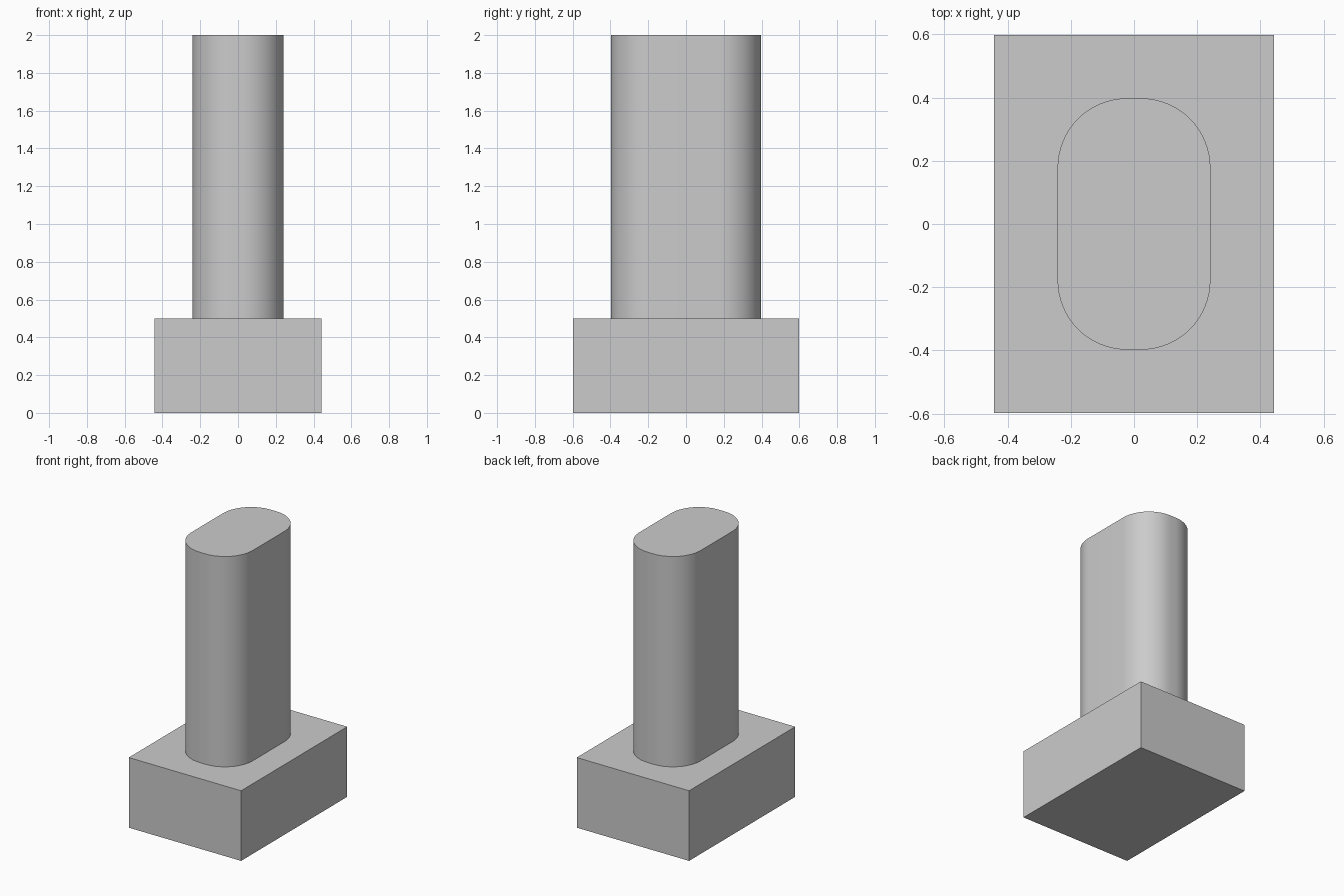
import bpy
import bmesh
from math import cos, sin, pi, radians

cube = bpy.data.objects.get("Cube")
if cube:
    bpy.data.objects.remove(cube, do_unlink=True)

# Single plain grey
GREY = (0.6, 0.6, 0.6, 1.0)
grey = bpy.data.materials.new("plain_grey")
grey.use_nodes = True
grey.diffuse_color = GREY
grey.node_tree.nodes["Principled BSDF"].inputs["Base Color"].default_value = GREY


def rounded_rectangle(half_x, half_y, radius, steps):
    """Outline points, counter-clockwise, with arcs at the four corners."""
    points = []
    for corner, (sx, sy) in enumerate([(1, 1), (-1, 1), (-1, -1), (1, -1)]):
        cx, cy = sx * (half_x - radius), sy * (half_y - radius)
        for i in range(steps + 1):
            angle = (corner + i / steps) * pi / 2
            points.append((cx + radius * cos(angle), cy + radius * sin(angle)))
    return points


def extrude_outline(name, outline, bottom, top):
    """Closed prism from an outline."""
    bm = bmesh.new()
    base = bm.faces.new([bm.verts.new((x, y, bottom)) for x, y in outline])
    extruded = bmesh.ops.extrude_face_region(bm, geom=[base], use_keep_orig=True)
    for item in extruded["geom"]:
        if isinstance(item, bmesh.types.BMVert):
            item.co.z = top
    bmesh.ops.recalc_face_normals(bm, faces=bm.faces)
    mesh = bpy.data.meshes.new(name)
    bm.to_mesh(mesh)
    bm.free()
    mesh.materials.append(grey)
    obj = bpy.data.objects.new(name, mesh)
    bpy.context.collection.objects.link(obj)
    return obj


# Rectangular base block
bx, by = 0.443, 0.598
extrude_outline("base_block", [(bx, by), (-bx, by), (-bx, -by), (bx, -by)], 0, 0.5)

# Upright column with rounded corners
column = extrude_outline("column", rounded_rectangle(0.242, 0.398, 0.22, 16), 0.5, 2)
bpy.ops.object.select_all(action="DESELECT")
column.select_set(True)
bpy.context.view_layer.objects.active = column
bpy.ops.object.shade_smooth_by_angle(angle=radians(30))
